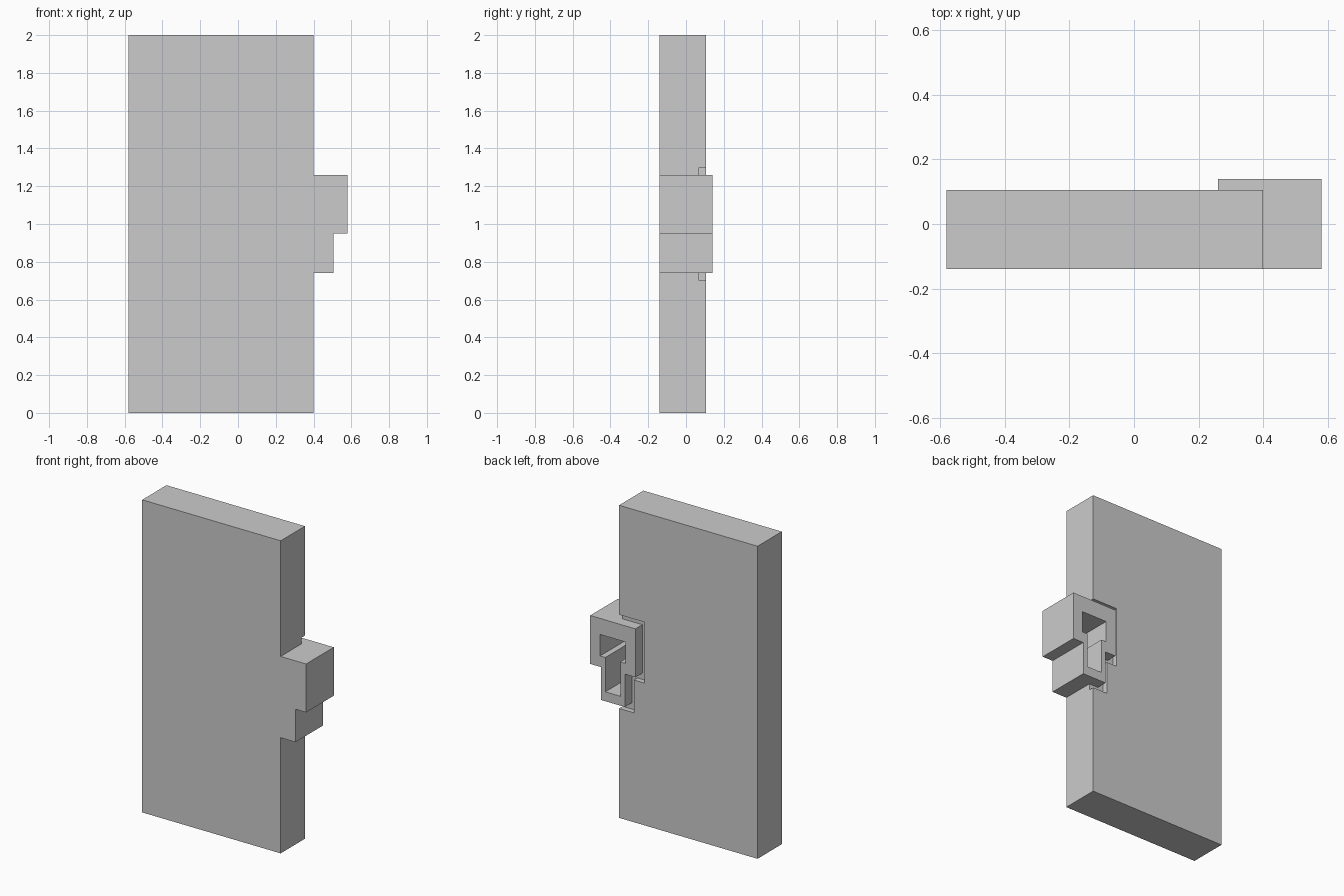
import bpy, bmesh

if "Cube" in bpy.data.objects:
    bpy.data.objects.remove(bpy.data.objects["Cube"])

CX = 0.42  # centre line of the lock


def prism(name, outline, y0, y1):
    """Extrude an (x, z) outline from y0 to y1."""
    bm = bmesh.new()
    face = bm.faces.new([bm.verts.new((x, y0, z)) for x, z in outline])
    ext = bmesh.ops.extrude_face_region(bm, geom=[face])
    verts = [v for v in ext["geom"] if isinstance(v, bmesh.types.BMVert)]
    bmesh.ops.translate(bm, verts=verts, vec=(0, y1 - y0, 0))
    bmesh.ops.recalc_face_normals(bm, faces=bm.faces)
    mesh = bpy.data.meshes.new(name)
    bm.to_mesh(mesh)
    bm.free()
    ob = bpy.data.objects.new(name, mesh)
    bpy.context.collection.objects.link(ob)
    return ob


def keyhole(wide, narrow, bottom, step, top):
    """T-shaped outline: a wide upper block over a narrow lower one."""
    right = [(narrow, bottom), (narrow, step), (wide, step), (wide, top)]
    return [(CX + x, z) for x, z in right] + [(CX - x, z) for x, z in reversed(right)]


# Door slab
door = prism("door_with_lock", [(-0.58, 0), (0.40, 0), (0.40, 2), (-0.58, 2)], -0.14, 0.105)

# Groove around the lock, lock body, and deep keyhole recess open at the back
steps = [
    (prism("groove_cutter", keyhole(0.20, 0.125, 0.70, 0.91, 1.30), 0.07, 0.3), "DIFFERENCE"),
    (prism("lock_body", keyhole(0.16, 0.085, 0.74, 0.95, 1.26), -0.14, 0.14), "UNION"),
    (prism("keyhole_cutter", keyhole(0.09, 0.053, 0.80, 1.02, 1.157), -0.11, 0.3), "DIFFERENCE"),
]
for helper, op in steps:
    mod = door.modifiers.new(helper.name, "BOOLEAN")
    mod.object, mod.operation, mod.solver = helper, op, "EXACT"
    helper.hide_render = True

# Merge coplanar faces, bake the result and drop the helpers
flat = door.modifiers.new("merge_flat_faces", "DECIMATE")
flat.decimate_type = "DISSOLVE"
flat.angle_limit = 0.02
deps = bpy.context.evaluated_depsgraph_get()
baked = bpy.data.meshes.new_from_object(door.evaluated_get(deps))
door.modifiers.clear()
door.data = baked
for helper, _ in steps:
    bpy.data.objects.remove(helper)
